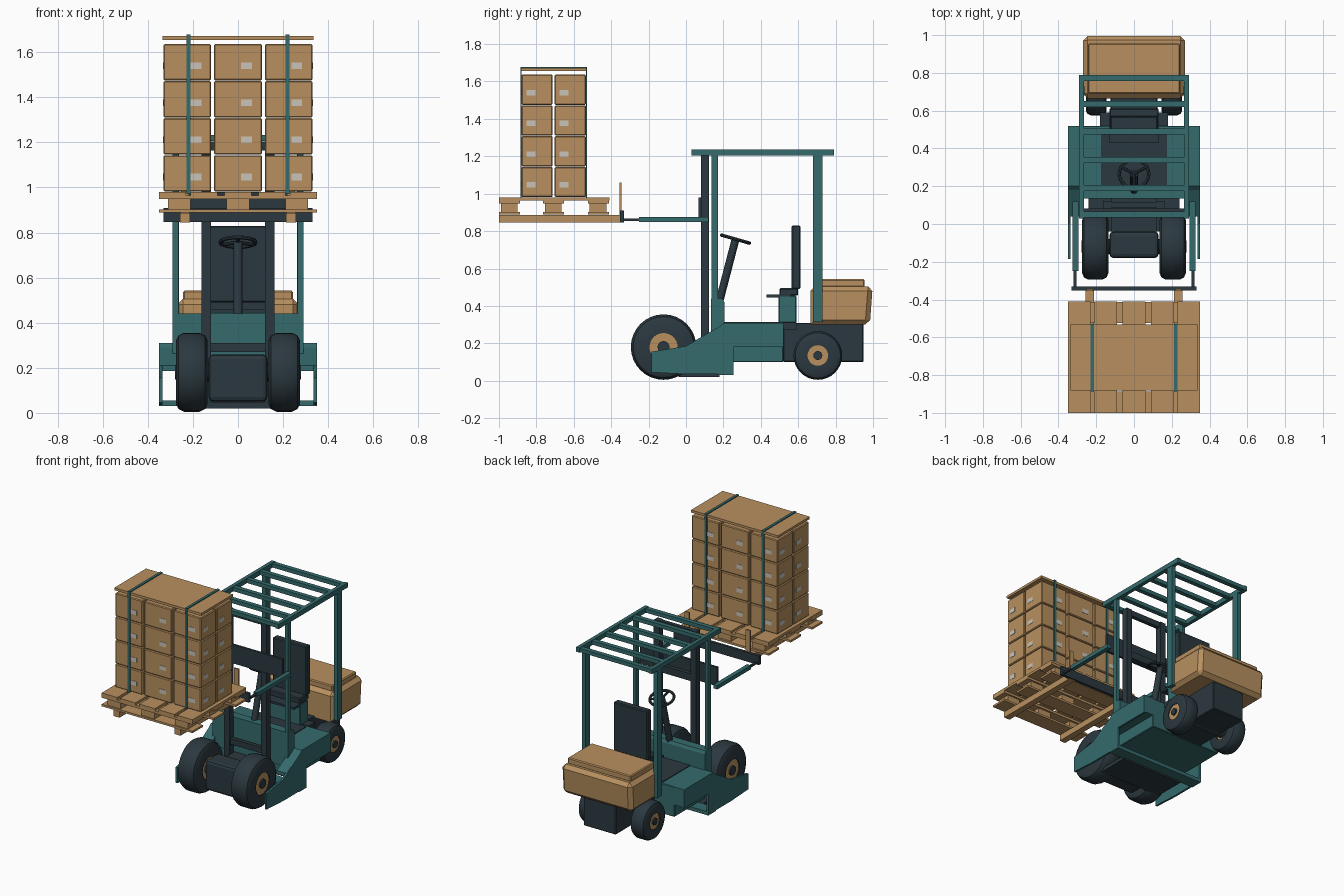
import bpy, bmesh, math
from mathutils import Vector, Matrix

if "Cube" in bpy.data.objects:
    bpy.data.objects.remove(bpy.data.objects["Cube"])


def material(name, rgb):
    m = bpy.data.materials.new(name)
    m.diffuse_color = (*rgb, 1)
    m.use_nodes = True
    m.node_tree.nodes["Principled BSDF"].inputs["Base Color"].default_value = m.diffuse_color
    return m


TEAL = material("teal paint", (0.035, 0.145, 0.150))
DARK = material("dark slate", (0.024, 0.040, 0.050))
TAN = material("tan", (0.480, 0.280, 0.115))
LABEL = material("pale label", (0.580, 0.550, 0.480))


def finish(name, bm, mat, bevel=0, smooth=False):
    bmesh.ops.recalc_face_normals(bm, faces=bm.faces)
    me = bpy.data.meshes.new(name)
    bm.to_mesh(me)
    bm.free()
    me.materials.append(mat)
    ob = bpy.data.objects.new(name, me)
    bpy.context.collection.objects.link(ob)
    if bevel:
        mod = ob.modifiers.new("bevel", 'BEVEL')
        mod.width = bevel
        mod.segments = 2 if bevel > 0.008 else 1
    if smooth:
        bpy.ops.object.select_all(action='DESELECT')
        bpy.context.view_layer.objects.active = ob
        ob.select_set(True)
        bpy.ops.object.shade_smooth_by_angle(angle=math.radians(35))
    return ob


def add_box(bm, x, y, z):
    size = [b - a for a, b in (x, y, z)]
    mid = [(a + b) / 2 for a, b in (x, y, z)]
    bmesh.ops.create_cube(bm, size=1, matrix=Matrix.Translation(mid) @ Matrix.Diagonal((*size, 1)))


def boxes(name, mat, items, bevel=0, mirror=False):
    """One object from (x, y, z) ranges, optionally repeated on the other side."""
    bm = bmesh.new()
    for x, y, z in items:
        add_box(bm, x, y, z)
        if mirror:
            add_box(bm, (-x[1], -x[0]), y, z)
    return finish(name, bm, mat, bevel)


def prism(name, mat, profile, spans, bevel=0):
    """Side profile of (y, z) points extruded across each x span."""
    bm = bmesh.new()
    for x0, x1 in spans:
        f = bm.faces.new([bm.verts.new((x0, y, z)) for y, z in profile])
        ext = bmesh.ops.extrude_face_region(bm, geom=[f])
        bmesh.ops.translate(bm, vec=(x1 - x0, 0, 0),
                            verts=[v for v in ext["geom"] if isinstance(v, bmesh.types.BMVert)])
    return finish(name, bm, mat, bevel)


def lathe(name, mat, profile, centre, seg=32):
    """Closed (x, radius) profile turned around a sideways axle."""
    bm = bmesh.new()
    y0, z0 = centre
    rings = []
    for i in range(seg):
        a = 2 * math.pi * i / seg
        rings.append([bm.verts.new((x, y0 + r * math.cos(a), z0 + r * math.sin(a))) for x, r in profile])
    n = len(profile)
    for i in range(seg):
        p, q = rings[i], rings[(i + 1) % seg]
        for j in range(n):
            k = (j + 1) % n
            bm.faces.new((p[j], p[k], q[k], q[j]))
    return finish(name, bm, mat, smooth=True)


def rod(name, mat, a, b, r, seg=12):
    a, b = Vector(a), Vector(b)
    bm = bmesh.new()
    m = Matrix.Translation((a + b) / 2) @ (b - a).to_track_quat('Z', 'Y').to_matrix().to_4x4()
    bmesh.ops.create_cone(bm, cap_ends=True, segments=seg, radius1=r, radius2=r,
                          depth=(b - a).length, matrix=m)
    return finish(name, bm, mat, smooth=True)


# Wheels: rounded tyre, tan rim, dark hub
def wheel(name, x0, x1, centre, r, rim, hub):
    for s, side in ((-1, "left"), (1, "right")):
        c = 0.2 * r
        tyre = [(x0, rim), (x0, r - c), (x0 + c * .3, r - c * .35), (x0 + c, r), (x1 - c, r),
                (x1 - c * .3, r - c * .35), (x1, r - c), (x1, rim)]
        lathe(f"{name}_tyre_{side}", DARK, [(s * x, q) for x, q in tyre], centre)
        rod(f"{name}_rim_{side}", TAN, (s * (x0 + .01), *centre), (s * (x1 - .006), *centre), rim, 32)
        rod(f"{name}_hub_{side}", DARK, (s * x0, *centre), (s * (x1 + .004), *centre), hub, 16)
    rod(f"{name}_axle", DARK, (-x0 - .01, *centre), (x0 + .01, *centre), 0.04)


wheel("front_wheel", 0.135, 0.275, (-0.12, 0.18), 0.175, 0.075, 0.032)
wheel("rear_wheel", 0.145, 0.255, (0.705, 0.135), 0.130, 0.055, 0.024)

# Chassis and bodywork
boxes("drive_housing", DARK, [((-.13, .13), (-.18, -.04), (.05, .26))], 0.02)
boxes("under_tray", DARK, [((-.24, .24), (-.04, .18), (.02, .045))])
boxes("mast_foot", DARK, [((-.12, .12), (-.05, .18), (.045, .20))])
boxes("centre_body", TEAL, [((-.275, .275), (.18, .52), (.10, .31))], 0.004)
boxes("step_floor", TEAL, [((-.35, .35), (.17, .255), (.03, .055))])
prism("side_skirt", TEAL, [(-.185, .045), (-.185, .155), (0, .185), (.18, .29), (.2, .31),
      (.52, .31), (.52, .18), (.255, .18), (.255, .035), (0, .035)], [(.336, .35), (-.35, -.336)])
prism("fender", TEAL, [(.04, .185), (.04, .21), (.18, .29), (.2, .31), (.52, .31), (.52, .185)],
      [(.27, .345), (-.345, -.27)])
boxes("rear_chassis", DARK, [((-.125, .125), (.52, .95), (.10, .31))], 0.005)
boxes("seat_mount", DARK, [((-.18, .18), (.52, .59), (.275, .312))])
boxes("floor_mat", DARK, [((-.175, .175), (.20, .50), (.309, .315))])
prism("dashboard", TEAL, [(.135, .2), (.135, .44), (.195, .44), (.205, .42), (.205, .2)], [(-.29, .29)])

# Counterweight with chamfered rear and raised lid
bm = bmesh.new()
add_box(bm, (-.27, .27), (.665, .998), (.30, .505))
for v in bm.verts:
    if v.co.z < 0.4 and v.co.y > 0.9:
        v.co.y -= 0.015
bmesh.ops.bevel(bm, geom=[e for e in bm.edges if all(v.co.y > .9 or v.co.z > .4 for v in e.verts)
                          or abs(e.verts[0].co.x - e.verts[1].co.x) < .01],
                offset=0.025, segments=1, affect='EDGES')
finish("counterweight", bm, TAN)
boxes("counterweight_lid", TAN, [((-.243, .243), (.69, .955), (.50, .543))], 0.006)

# Seat
boxes("seat_base", TEAL, [((-.13, .13), (.495, .59), (.31, .455))], 0.004)
boxes("seat_pan", DARK, [((-.13, .13), (.43, .56), (.445, .46))])
boxes("seat_cushion", DARK, [((-.125, .125), (.50, .60), (.455, .495))], 0.006)
boxes("seat_backrest", DARK, [((-.13, .13), (.565, .612), (.49, .83))], 0.006)

# Steering column and wheel
hub = Vector((0, .265, .757))
rod("steering_column", DARK, (0, .18, .43), hub, .021)
tilt = Matrix.Translation(hub) @ Matrix.Rotation(math.radians(-16), 4, 'X')
bpy.ops.mesh.primitive_torus_add(major_radius=.078, minor_radius=.009, major_segments=28, minor_segments=8)
ring = bpy.context.object
ring.name = "steering_wheel"
ring.matrix_world = tilt
ring.data.materials.append(DARK)
bpy.ops.object.shade_smooth_by_angle()
for i in range(3):
    a = math.radians(-90 + 120 * i)
    rod(f"steering_spoke_{i}", DARK, hub, tilt @ Vector((.078 * math.cos(a), .078 * math.sin(a), 0)), .008, 8)

# Overhead guard
boxes("guard_posts", TEAL, [((.265, .29), (.137, .17), (.30, 1.21)),
                            ((.262, .29), (.68, .73), (.315, 1.21))], mirror=True)
boxes("guard_rails", TEAL, [((.266, .292), (.03, .79), (1.203, 1.236))], mirror=True)
boxes("guard_slats", TEAL, [((-.27, .27), (y - .016, y + .016), (1.206, 1.233))
                            for y in (.05, .19, .34, .49, .635, .772)])

# Mast
boxes("mast_uprights", DARK, [((.12, .163), (.08, .122), (.05, 1.205))], mirror=True)
boxes("mast_crossbars", DARK, [((-.125, .125), (.088, .115), z)
                               for z in ((.27, .31), (.85, .90), (1.165, 1.205))])
boxes("lift_plate", DARK, [((-.295, .295), (.066, .082), (.85, .98))])
boxes("reach_arms", TEAL, [((.295, .325), (-.25, .12), (.849, .876))], mirror=True)
boxes("reach_rods", DARK, [((.305, .319), (-.335, -.24), (.855, .868))], mirror=True)
boxes("fork_carriage", DARK, [((-.33, .33), (-.352, -.332), (.847, .91))])

# Forks
boxes("forks", TAN, [((.212, .257), (-1.0, -.34), (.845, .887)),
                     ((.217, .252), (-.356, -.345), (.86, 1.06))], mirror=True)

# Pallet: runners, blocks, stringers, deck boards
rows = (-.945, -.71, -.47)
boxes("pallet_runners", TAN, [((-.35, .35), (y - .055, y + .058), (.888, .902)) for y in rows])
boxes("pallet_blocks", TAN, [((x - .05, x + .05), (y - .045, y + .045), (.90, .95))
                             for x in (-.26, 0, .26) for y in rows])
boxes("pallet_stringers", TAN, [((-.35, .35), (y - .055, y + .058), (.948, .965)) for y in rows])
boxes("pallet_deck", TAN, [((x - .06, x + .06), (-1.0, -.41), (.964, .981))
                           for x in (-.29, -.15, 0, .15, .29)])

# Stacked cartons
cols = ((-.33, -.12), (-.106, .106), (.12, .33))
depth = ((-.88, -.713), (-.702, -.535))
layers = [(.982 + .1645 * i, 1.143 + .1645 * i) for i in range(4)]
boxes("cartons", TAN, [(x, y, z) for x in cols for y in depth for z in layers], 0.005)
boxes("top_sheet", TAN, [((-.335, .335), (-.882, -.533), (1.655, 1.672))])
labels = []
for z0, z1 in layers:
    z = (z0 + .05, z0 + .08)
    for x in (-.187, .038, .261):
        labels += [((x - .024, x + .024), (-.882, -.87), z), ((-x - .024, -x + .024), (-.545, -.533), z)]
    for a, b in depth:
        labels += [((.322, .332), (a + .027, a + .075), z), ((-.332, -.322), (b - .075, b - .027), z)]
boxes("carton_labels", LABEL, labels)

# Straps around the stack
boxes("straps", TEAL, [((.211, .229), (-.886, -.880), (.97, 1.677)),
                       ((.211, .229), (-.535, -.529), (.97, 1.677)),
                       ((.211, .229), (-.886, -.529), (1.671, 1.678))], mirror=True)
